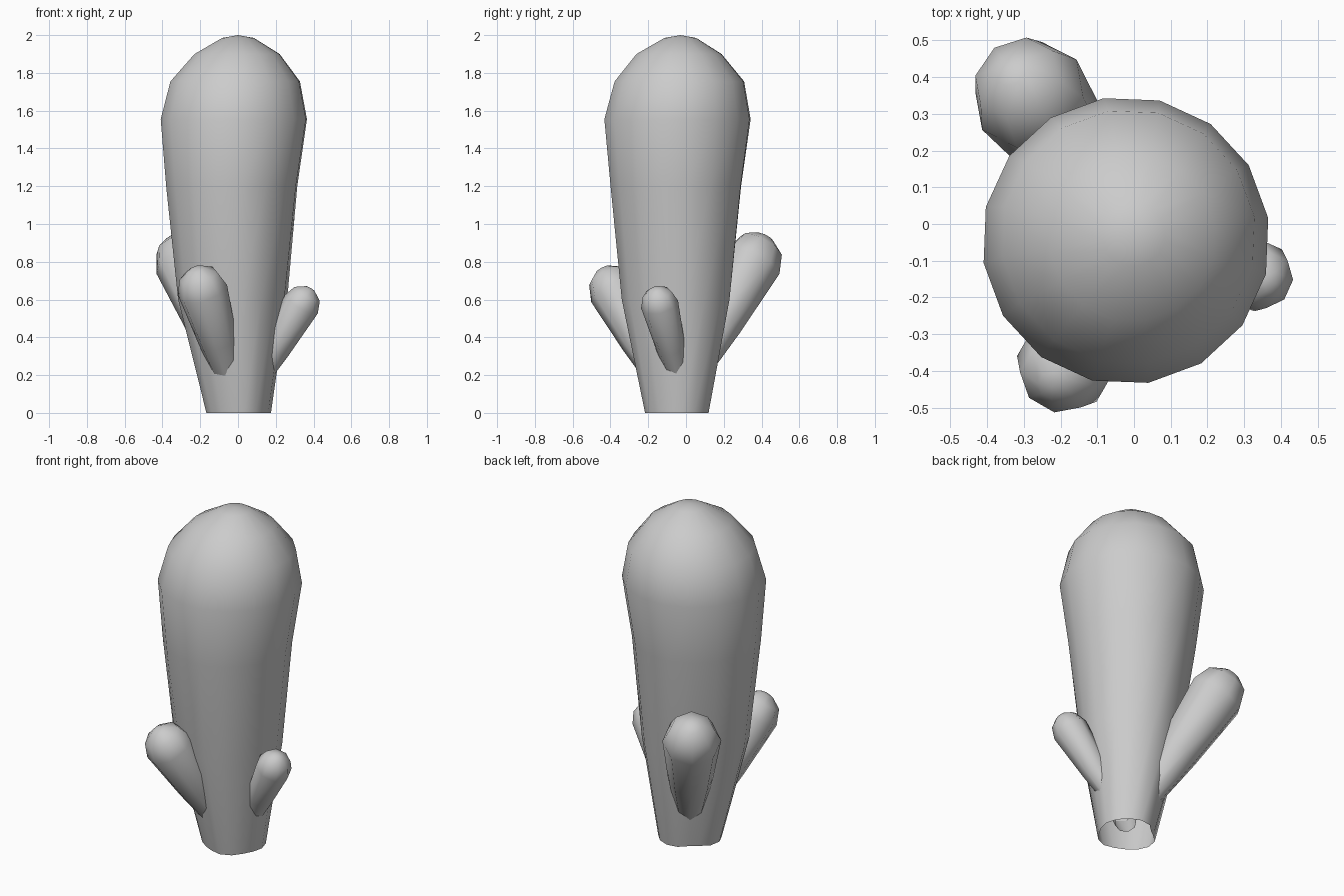
import bpy, bmesh, math
from mathutils import Vector, Matrix

if "Cube" in bpy.data.objects:
    bpy.data.objects.remove(bpy.data.objects["Cube"])

# Shallow hollows in the trunk below each branch: (direction in degrees, depth)
HOLLOWS = [(130, 0.25), (245, 0.12), (-30, 0.13)]


def hollow(a, amount):
    """Radius factor of the trunk at angle a."""
    f = 1.0
    for deg, depth in HOLLOWS:
        d = (math.degrees(a) - deg + 180) % 360 - 180
        f -= amount * depth * math.exp(-(d / 30) ** 2)
    return f


def loft(name, rings, sides, phase, apex, basis=Matrix.Identity(3)):
    """Skin rings of (centre, radius, hollow amount), open at the start and closed by an apex."""
    bm = bmesh.new()
    loops = []
    for centre, r, amount in rings:
        loop = []
        for i in range(sides):
            a = phase + 2 * math.pi * i / sides
            p = r * hollow(a, amount) * Vector((math.cos(a), math.sin(a), 0))
            loop.append(bm.verts.new(Vector(centre) + basis @ p))
        loops.append(loop)
    for lo, hi in zip(loops, loops[1:]):
        for i in range(sides):
            j = (i + 1) % sides
            bm.faces.new((lo[i], lo[j], hi[j], hi[i]))
    tip = bm.verts.new(apex)
    for i in range(sides):
        bm.faces.new((loops[-1][i], loops[-1][(i + 1) % sides], tip))
    for f in bm.faces:
        f.smooth = True
    mesh = bpy.data.meshes.new(name)
    bm.to_mesh(mesh)
    bm.free()
    obj = bpy.data.objects.new(name, mesh)
    bpy.context.collection.objects.link(obj)
    return obj


def branch(name, base, tip, r, phase=22.5, sides=8):
    """Tapered club with a rounded end; tip is the centre of the rounded end."""
    base, tip = Vector(base), Vector(tip)
    axis = (tip - base).normalized()
    basis = axis.to_track_quat('Z', 'Y').to_matrix()
    rings = [(base, 0.44 * r, 0), (base.lerp(tip, 0.5), 0.77 * r, 0)]
    for deg in (0, 40, 72):
        a = math.radians(deg)
        rings.append((tip + axis * r * math.sin(a), r * math.cos(a), 0))
    return loft(name, rings, sides, math.radians(phase), tip + axis * r * 1.02, basis)


# Main trunk: flares upward, domed top, open bottom
trunk = [
    ((0.005, -0.05, 0.0), 0.176, 1.0),
    ((-0.027, -0.055, 0.6), 0.295, 0.55),
    ((-0.033, -0.053, 1.2), 0.352, 0.1),
    ((-0.022, -0.045, 1.555), 0.392, 0),
    ((-0.015, -0.035, 1.755), 0.347, 0),
    ((-0.005, -0.037, 1.9), 0.228, 0),
    ((0.0, -0.03, 1.985), 0.085, 0),
]
loft("trunk", trunk, 16, math.radians(9), (0, -0.03, 2.0))

# Three side branches growing from inside the trunk
branch("back_left_branch", (-0.03, 0.01, 0.16), (-0.285, 0.352, 0.80), 0.160, phase=0)
branch("front_branch", (-0.025, -0.10, 0.11), (-0.188, -0.383, 0.65), 0.135)
branch("right_branch", (0.068, -0.02, 0.11), (0.335, -0.14, 0.575), 0.100)
